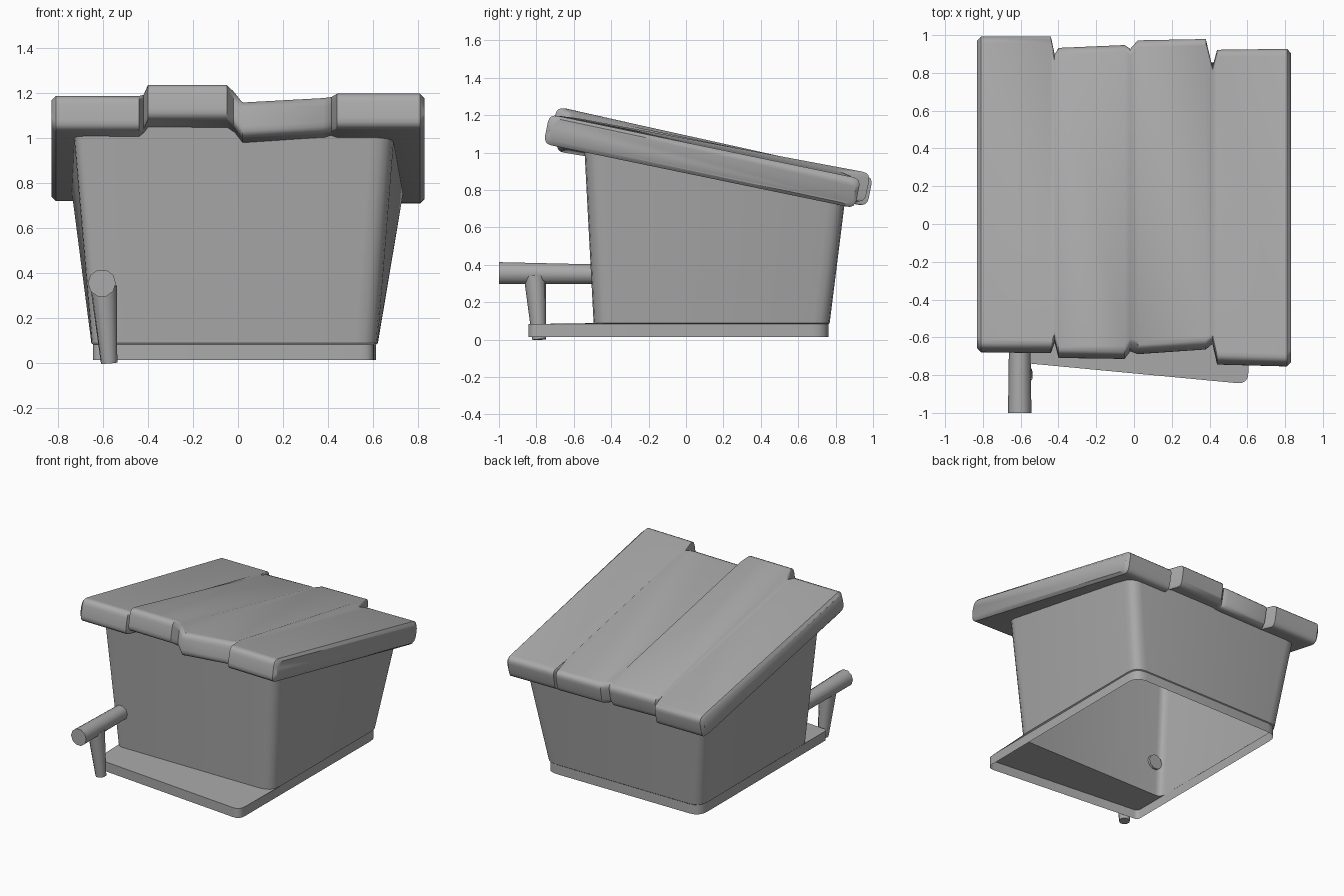
import bpy, bmesh, math
from mathutils import Vector

cube = bpy.data.objects.get("Cube")
if cube:
    bpy.data.objects.remove(cube, do_unlink=True)

# One plain grey for the whole model
grey = bpy.data.materials.new("plain_grey")
grey.use_nodes = True
colour = (0.4, 0.4, 0.4, 1)
grey.diffuse_color = colour
for node in grey.node_tree.nodes:
    if node.type == 'BSDF_PRINCIPLED':
        node.inputs["Base Color"].default_value = colour
        node.inputs["Roughness"].default_value = 0.8


def loft(name, rings, capped=True):
    """Skin closed rings of equal length, with optional end caps."""
    bm = bmesh.new()
    loops = [[bm.verts.new(p) for p in ring] for ring in rings]
    count = len(loops[0])
    for low, high in zip(loops, loops[1:]):
        for i in range(count):
            j = (i + 1) % count
            bm.faces.new((low[i], low[j], high[j], high[i]))
    if capped:
        bm.faces.new(loops[0][::-1])
        bm.faces.new(loops[-1])
        bmesh.ops.recalc_face_normals(bm, faces=bm.faces)
    mesh = bpy.data.meshes.new(name)
    bm.to_mesh(mesh)
    bm.free()
    mesh.materials.append(grey)
    obj = bpy.data.objects.new(name, mesh)
    bpy.context.collection.objects.link(obj)
    bpy.ops.object.select_all(action='DESELECT')
    obj.select_set(True)
    bpy.context.view_layer.objects.active = obj
    bpy.ops.object.shade_smooth_by_angle(angle=math.radians(42))
    return obj


def rounded(corners, radii, steps=4):
    """Round each corner of a flat outline with a quadratic arc."""
    points = []
    for i, (corner, radius) in enumerate(zip(corners, radii)):
        c = Vector(corner)
        a = c + (Vector(corners[i - 1]) - c).normalized() * radius
        b = c + (Vector(corners[(i + 1) % len(corners)]) - c).normalized() * radius
        for k in range(steps + 1):
            t = k / steps
            points.append(a * (1 - t) ** 2 + c * 2 * t * (1 - t) + b * t * t)
    return points


def log(name, start, end, r0, r1, sides=10):
    """Tapered round timber between two points."""
    start, end = Vector(start), Vector(end)
    turn = (end - start).to_track_quat('Z', 'Y')
    rings = []
    for centre, r in ((start, r0), (end, r1)):
        rings.append([centre + turn @ Vector((r * math.cos(a), r * math.sin(a), 0))
                      for a in (math.tau * i / sides for i in range(sides))])
    return loft(name, rings)


# Hollow flared walls, open below, with a skewed porch lip along the front
radii = (0.05, 0.1, 0.09, 0.09)
porch_radii = (0.03, 0.06, 0.09, 0.09)
porch = rounded([(-0.645, -0.73), (0.605, -0.848), (0.615, 0.762), (-0.645, 0.762)], porch_radii)
foot = rounded([(-0.65, -0.494), (0.62, -0.494), (0.622, 0.768), (-0.652, 0.768)], radii)
head = rounded([(-0.735, -0.547), (0.695, -0.547), (0.745, 0.855), (-0.745, 0.855)], radii)
loft("walls_and_porch", [[(p.x, p.y, 0.013) for p in porch],
                         [(p.x, p.y, 0.083) for p in porch],
                         [(p.x, p.y, 0.088) for p in foot],
                         [(p.x, p.y, 0.97 - 0.22 * p.y) for p in head]], capped=False)


# Roof of four merged planks, notched at both ends: x, front y and z, rear y and z
stations = [
    (-0.81, -0.655, 1.195, 1.0, 0.87),
    (-0.44, -0.66, 1.195, 1.0, 0.87),
    (-0.42, -0.605, 1.2, 0.905, 0.885),
    (-0.4, -0.685, 1.245, 0.94, 0.88),
    (-0.05, -0.69, 1.245, 0.955, 0.88),
    (-0.02, -0.65, 1.215, 0.935, 0.887),
    (0.02, -0.665, 1.165, 0.98, 0.89),
    (0.38, -0.64, 1.185, 0.987, 0.89),
    (0.415, -0.61, 1.19, 0.84, 0.9),
    (0.44, -0.72, 1.205, 0.93, 0.86),
    (0.81, -0.73, 1.205, 0.935, 0.86),
]


def section(x, yf, zf, yr, zr, inset=0.0):
    """Rounded lengthwise slice through the roof."""
    lean, thick = 0.032, 0.158
    lower = [(yf - lean + inset, zf - thick + inset), (yr - lean - inset, zr - thick + inset)]
    upper = [(yr - inset, zr - inset), (yf + inset, zf - inset)]
    return [(x, p.x, p.y) for p in rounded(lower + upper, (0.045,) * 4)]


rings = [section(*s) for s in stations]
first, last = stations[0], stations[-1]
edge = 0.02
rings.insert(0, section(first[0] - edge, *first[1:], inset=edge))
rings.append(section(last[0] + edge, *last[1:], inset=edge))
loft("plank_roof", rings)

# Log beam with its leg beside the porch
log("log_beam", (-0.605, -1.0, 0.355), (-0.605, -0.49, 0.35), 0.062, 0.055)
log("beam_leg", (-0.573, -0.785, 0.0), (-0.597, -0.808, 0.34), 0.037, 0.06)
